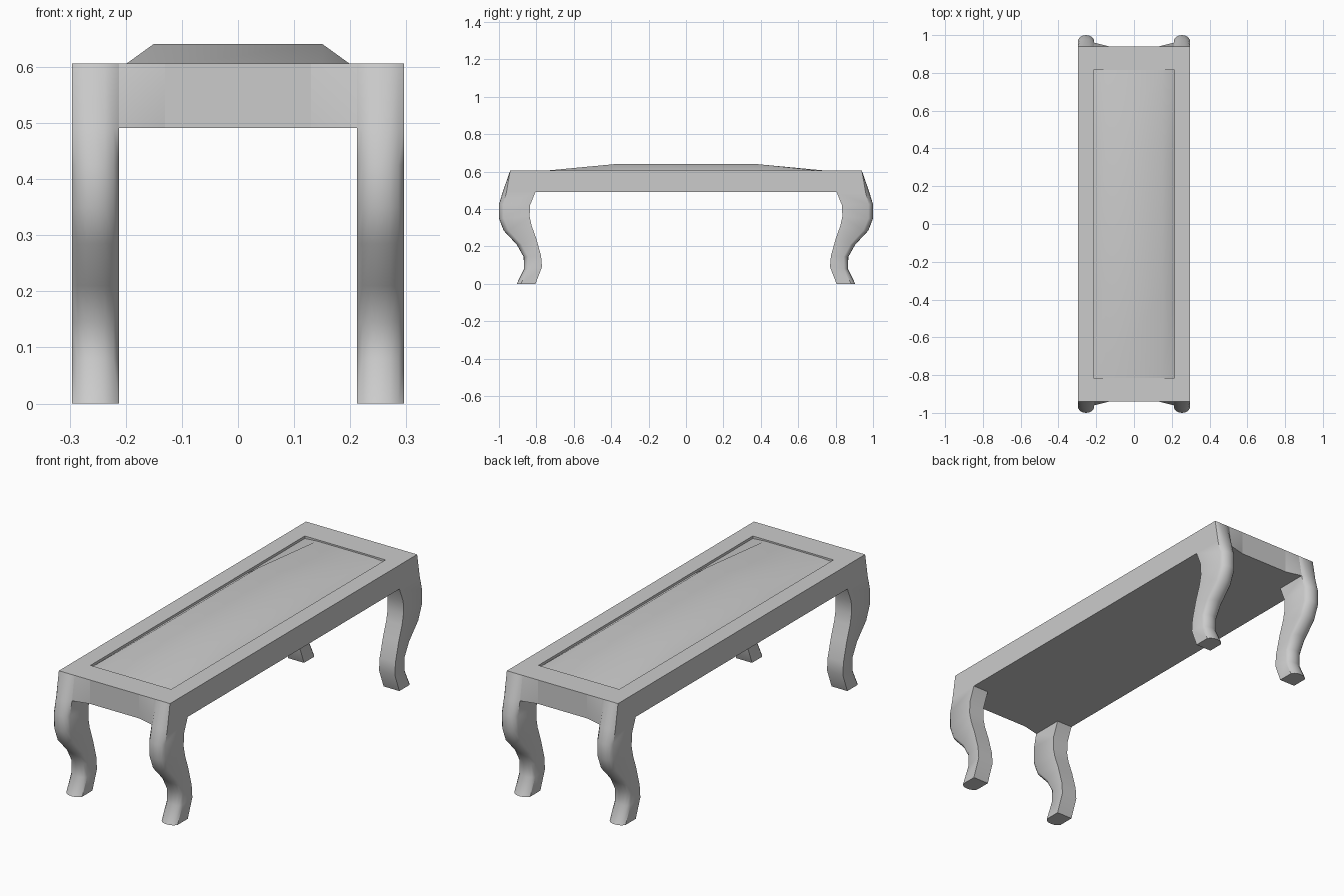
import bpy
import bmesh
from math import radians

if "Cube" in bpy.data.objects:
    bpy.data.objects.remove(bpy.data.objects["Cube"], do_unlink=True)

grey = bpy.data.materials.new("plain_grey")
grey.use_nodes = True
grey.diffuse_color = (0.6, 0.6, 0.6, 1)
grey.node_tree.nodes["Principled BSDF"].inputs["Base Color"].default_value = (0.6, 0.6, 0.6, 1)

HALF_X, HALF_Y, TOP, UNDER = 0.296, 0.94, 0.606, 0.491


def finish(bm, name, angle=None):
    bmesh.ops.remove_doubles(bm, verts=bm.verts, dist=0.0001)
    bmesh.ops.recalc_face_normals(bm, faces=bm.faces)
    mesh = bpy.data.meshes.new(name)
    bm.to_mesh(mesh)
    bm.free()
    mesh.materials.append(grey)
    obj = bpy.data.objects.new(name, mesh)
    bpy.context.collection.objects.link(obj)
    if angle:
        bpy.ops.object.select_all(action="DESELECT")
        obj.select_set(True)
        bpy.context.view_layer.objects.active = obj
        bpy.ops.object.shade_smooth_by_angle(angle=radians(angle))
    return obj


# Table frame: a slab with a shallow recess in its top
bm = bmesh.new()
bmesh.ops.create_cube(bm, size=2)
for v in bm.verts:
    v.co = (v.co.x * HALF_X, v.co.y * HALF_Y, TOP if v.co.z > 0 else UNDER)
bm.normal_update()
lid = max(bm.faces, key=lambda f: f.normal.z)
for drop in (0, 0.015):
    bmesh.ops.inset_region(bm, faces=[lid], thickness=0.02)
    for v in lid.verts:
        v.co = (0.215 if v.co.x > 0 else -0.215,
                0.815 if v.co.y > 0 else -0.815, TOP - drop)
finish(bm, "table_frame")

# Raised centre panel with sloping borders
xs, ys = (-0.215, -0.15, 0.15, 0.215), (-0.815, -0.37, 0.37, 0.815)
bm = bmesh.new()
grid = [[bm.verts.new((x, y, 0.641 if abs(x) < 0.2 and abs(y) < 0.5
                       else 0.599 if abs(x) < 0.2 else 0.594))
         for x in xs] for y in ys]
for j in range(3):
    for i in range(3):
        bm.faces.new((grid[j][i], grid[j][i + 1], grid[j + 1][i + 1], grid[j + 1][i]))
panel = finish(bm, "raised_panel", 50)

# Leg levels: outer y, outer z, inner y, inner z, rounding depth
LEVELS = [
    (0.905, 0, 0.805, 0, 0.022),
    (0.866, 0.08, 0.77, 0.09, 0.022),
    (0.868, 0.145, 0.775, 0.15, 0.025),
    (0.905, 0.21, 0.80, 0.24, 0.027),
    (0.975, 0.285, 0.825, 0.31, 0.027),
    (1.0, 0.35, 0.836, 0.36, 0.025),
    (1.0, 0.425, 0.834, 0.42, 0.024),
    (0.98, UNDER, 0.805, UNDER, 0.02),
    (0.98, UNDER, 0.93, UNDER, 0.02),
    (0.94, TOP, 0.94, TOP, 0),
]
# Rounded outer face: position across the leg and share of rounding depth
ARC = [(0, 1), (0.12, 0.45), (0.3, 0.1), (0.5, 0), (0.7, 0.1), (0.88, 0.45), (1, 1)]
LEG_IN, LEG_W = 0.212, HALF_X - 0.212


def make_leg(name, sx, sy):
    bm = bmesh.new()
    rings = []
    for yo, zo, yi, zi, depth in LEVELS:
        ring = [(LEG_IN, yi, zi)]
        ring += [(LEG_IN + LEG_W * t, yo - depth * k, zo) for t, k in ARC]
        ring += [(HALF_X, yi, zi)]
        rings.append([bm.verts.new((sx * x, sy * y, z)) for x, y, z in ring])
    n = len(rings[0])
    for a, b in zip(rings, rings[1:]):
        for i in range(n):
            j = (i + 1) % n
            bm.faces.new((a[i], a[j], b[j], b[i]))
    bm.faces.new(rings[0])
    finish(bm, name, 40)


def make_blend(name, sx, sy):
    # Thin wedge easing the leg into the end of the frame
    bm = bmesh.new()
    points = [(0.13, 0.94, UNDER), (0.13, 0.94, TOP), (LEG_IN, 0.94, TOP),
              (LEG_IN, 0.96, UNDER), (LEG_IN, 0.93, UNDER)]
    verts = [bm.verts.new((sx * x, sy * y, z)) for x, y, z in points]
    bmesh.ops.convex_hull(bm, input=verts)
    finish(bm, name, 40)


for end, sy in (("front", -1), ("back", 1)):
    for side, sx in (("left", 1), ("right", -1)):
        make_leg(f"{end}_{side}_leg", sx, sy)
        make_blend(f"{end}_{side}_leg_blend", sx, sy)
